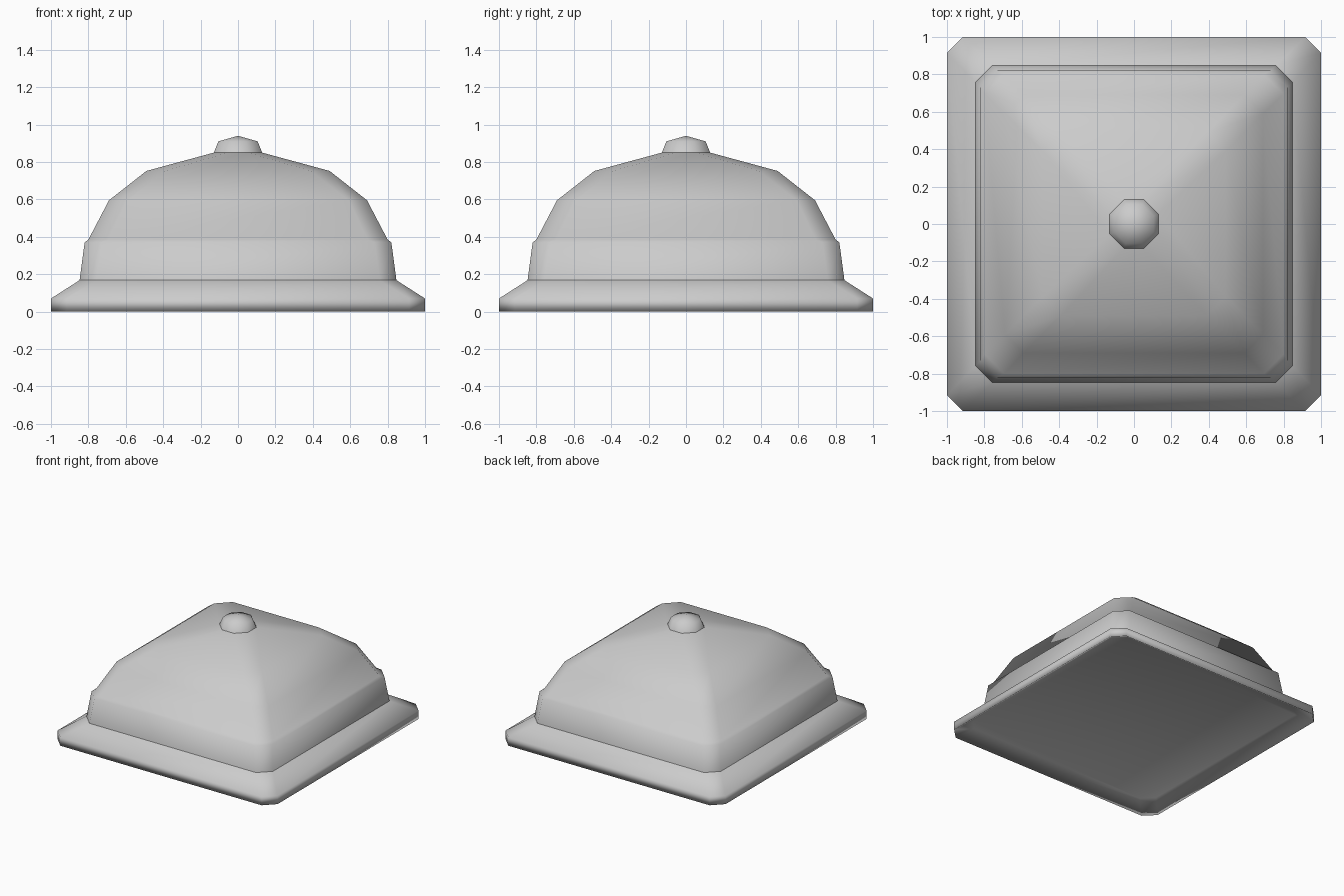
import bpy
import bmesh

cube = bpy.data.objects.get("Cube")
if cube:
    bpy.data.objects.remove(cube, do_unlink=True)

# Single grey material
grey = bpy.data.materials.new("plain grey")
grey.use_nodes = True
COLOUR = (0.6, 0.6, 0.6, 1.0)
grey.diffuse_color = COLOUR
grey.node_tree.nodes["Principled BSDF"].inputs["Base Color"].default_value = COLOUR


def ring(bm, half, cut, z):
    """Square outline with its four corners cut off."""
    a, b = half, half - cut
    corners = [(a, -b), (a, b), (b, a), (-b, a), (-a, b), (-a, -b), (-b, -a), (b, -a)]
    return [bm.verts.new((x, y, z)) for x, y in corners]


def loft(name, profile, floor=False, apex=None):
    """Join rings of (half width, corner cut, height), with an optional floor and tip."""
    bm = bmesh.new()
    rings = [ring(bm, *p) for p in profile]
    n = len(rings[0])
    for low, high in zip(rings, rings[1:]):
        for i in range(n):
            j = (i + 1) % n
            bm.faces.new((low[i], low[j], high[j], high[i]))
    if floor:
        bm.faces.new(rings[0][::-1])
    if apex is not None:
        tip = bm.verts.new((0, 0, apex))
        for i in range(n):
            bm.faces.new((rings[-1][i], rings[-1][(i + 1) % n], tip))
    for face in bm.faces:
        face.smooth = True
    mesh = bpy.data.meshes.new(name)
    bm.to_mesh(mesh)
    bm.free()
    mesh.materials.append(grey)
    obj = bpy.data.objects.new(name, mesh)
    bpy.context.collection.objects.link(obj)


# Flared tray, shallowly hollowed underneath
loft("base_tray", [
    (0.90, 0.085, 0.07),
    (1.0, 0.085, 0.0),
    (1.0, 0.085, 0.07),
    (0.847, 0.09, 0.168),
], floor=True)

# Domed cover with a small ledge above its skirt
loft("domed_cover", [
    (0.847, 0.09, 0.168),
    (0.82, 0.09, 0.37),
    (0.80, 0.105, 0.385),
    (0.69, 0.10, 0.595),
    (0.49, 0.10, 0.752),
    (0.13, 0.076, 0.85),
])

# Eight-sided handle on top
loft("top_knob", [
    (0.13, 0.076, 0.848),
    (0.105, 0.0615, 0.91),
], apex=0.94)
